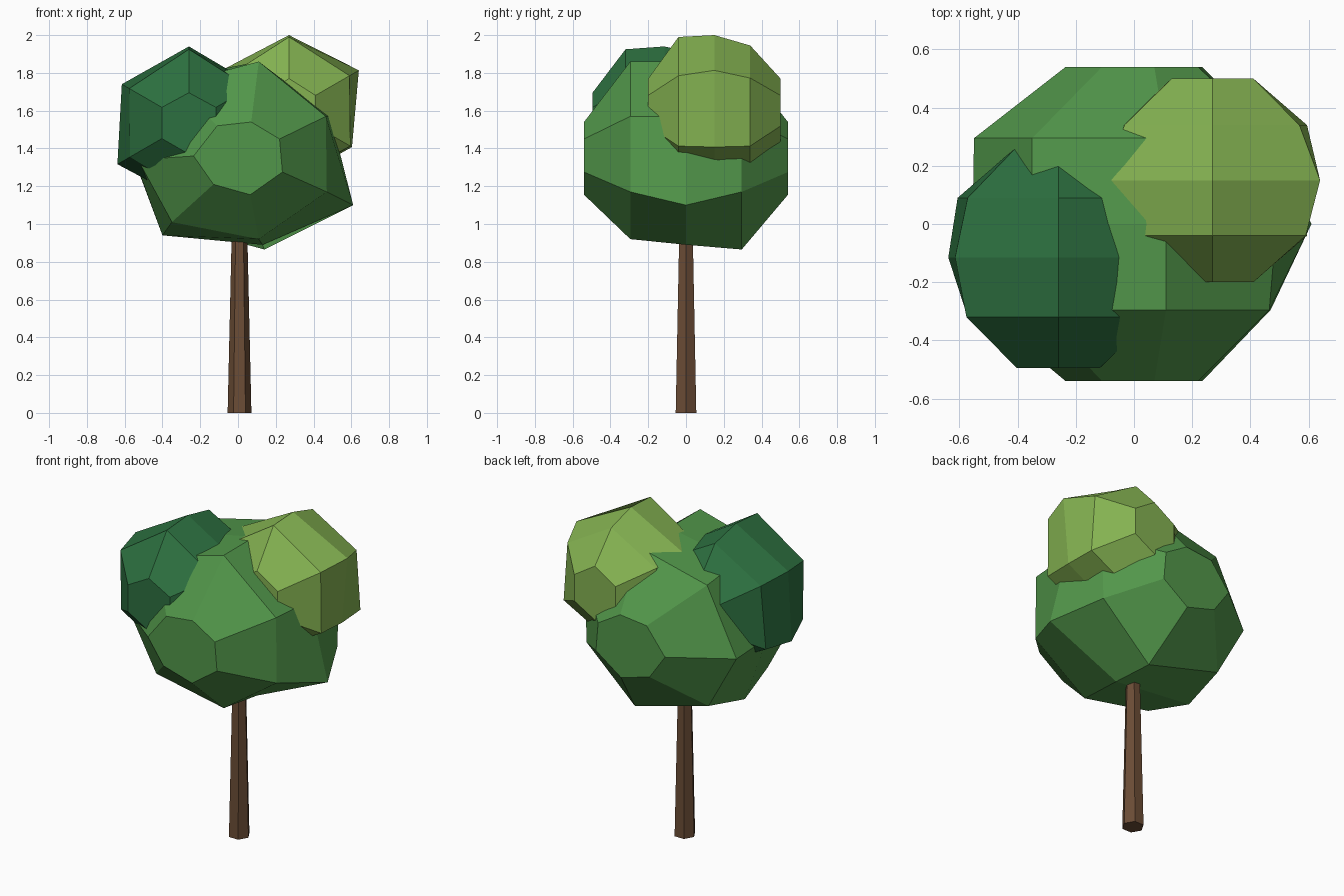
import bpy, bmesh, math

if "Cube" in bpy.data.objects:
    bpy.data.objects.remove(bpy.data.objects["Cube"])


def material(name, rgb):
    m = bpy.data.materials.new(name)
    lin = [c / 12.92 if c <= 0.04045 else ((c + 0.055) / 1.055) ** 2.4 for c in rgb]
    m.diffuse_color = (*lin, 1)
    m.use_nodes = True
    m.node_tree.nodes["Principled BSDF"].inputs["Base Color"].default_value = m.diffuse_color
    return m


def loft(name, rings, mat):
    """Skin a stack of equal-sized rings and cap both ends."""
    bm = bmesh.new()
    loops = [[bm.verts.new(p) for p in ring] for ring in rings]
    n = len(loops[0])
    for a, b in zip(loops, loops[1:]):
        for i in range(n):
            j = (i + 1) % n
            bm.faces.new((a[i], a[j], b[j], b[i]))
    bm.faces.new(loops[0])
    bm.faces.new(loops[-1])
    bmesh.ops.recalc_face_normals(bm, faces=bm.faces)
    me = bpy.data.meshes.new(name)
    bm.to_mesh(me)
    bm.free()
    me.materials.append(mat)
    ob = bpy.data.objects.new(name, me)
    bpy.context.collection.objects.link(ob)
    return ob


def foliage(name, cy, y_cap, y_ring, cap, front, middle, back, mat):
    """Faceted blob with its axis along y: cap, ring, middle, ring, cap."""
    layers = [(-y_cap, cap), (-y_ring, front), (0, middle), (y_ring, back), (y_cap, cap)]
    return loft(name, [[(x, cy + y, z) for x, z in pts] for y, pts in layers], mat)


def hexagon(cx, cz, radii):
    return [(cx + r * math.cos(math.radians(90 - 60 * i)),
             cz + r * math.sin(math.radians(90 - 60 * i))) for i, r in enumerate(radii)]


bark = material("bark brown", (0.42, 0.30, 0.21))
mid_green = material("mid green", (0.32, 0.59, 0.29))
dark_green = material("dark green", (0.175, 0.44, 0.25))
light_green = material("light green", (0.52, 0.70, 0.32))

# trunk: tapered hexagonal post
loft("trunk", [[(0.008 + r * math.cos(math.pi * i / 3), r * math.sin(math.pi * i / 3), z)
                for i in range(6)] for z, r in ((0, 0.063), (1.05, 0.039))], bark)

# main crown: seven-sided
foliage("main_crown", 0, 0.54, 0.295,
        [(.07, 1.54), (.22, 1.45), (.235, 1.275), (.065, 1.155), (-.13, 1.21), (-.235, 1.36), (-.11, 1.52)],
        [(.11, 1.86), (.465, 1.57), (.47, 1.17), (.11, .92), (-.35, 1.01), (-.53, 1.34), (-.34, 1.74)],
        [(.11, 1.86), (.49, 1.57), (.61, 1.10), (.13, .89), (-.40, .94), (-.555, 1.36), (-.35, 1.77)],
        [(.11, 1.85), (.48, 1.57), (.47, 1.17), (.14, .865), (-.36, 1.00), (-.55, 1.34), (-.35, 1.74)],
        mid_green)

# upper right crown: six-sided
foliage("right_crown", 0.15, 0.35, 0.19,
        hexagon(.27, 1.60, [.17, .162, .162, .162, .162, .162]),
        hexagon(.27, 1.60, [.39, .37, .375, .36, .37, .37]),
        hexagon(.27, 1.60, [.40, .427, .385, .38, .40, .42]),
        hexagon(.27, 1.60, [.345, .345, .375, .36, .37, .35]),
        light_green)

# upper left crown: six-sided
foliage("left_crown", -0.115, 0.38, 0.205,
        hexagon(-.26, 1.535, [.16, .165, .165, .165, .165, .165]),
        hexagon(-.26, 1.535, [.39, .37, .38, .37, .36, .365]),
        hexagon(-.26, 1.535, [.405, .40, .40, .42, .437, .41]),
        hexagon(-.26, 1.535, [.36, .37, .38, .37, .40, .36]),
        dark_green)
